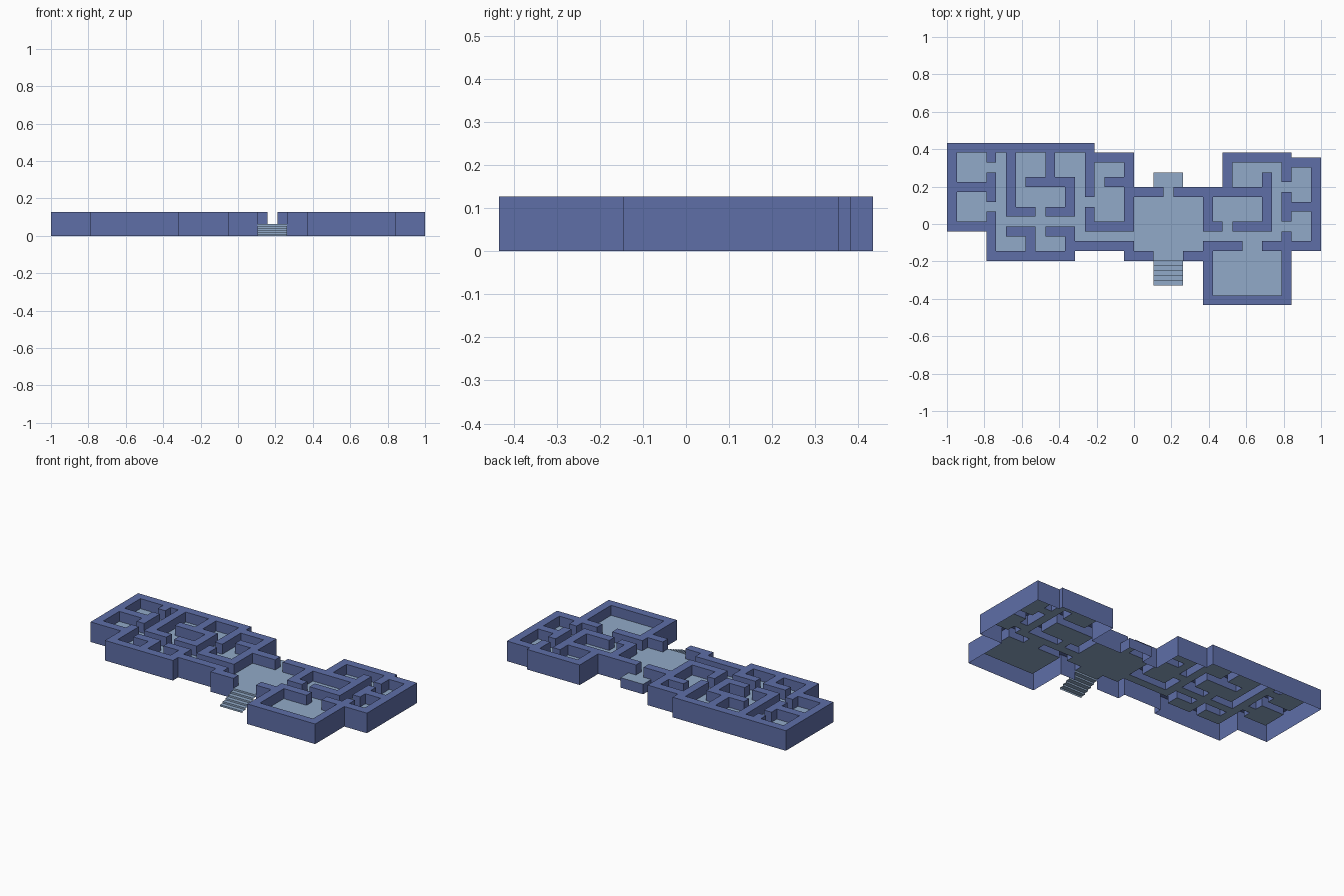
import bpy, bmesh

if "Cube" in bpy.data.objects:
    bpy.data.objects.remove(bpy.data.objects["Cube"])

U = 2 / 38            # one wall thickness
TOP = 2.4 * U         # wall height
FLOOR = 1.2 * U       # raised floor level
Y0 = 8.25             # plan row that sits at y = 0


def material(name, rgb):
    m = bpy.data.materials.new(name)
    m.diffuse_color = (*rgb, 1)
    m.use_nodes = True
    m.node_tree.nodes["Principled BSDF"].inputs["Base Color"].default_value = m.diffuse_color
    return m


WALL = material("wall blue", (0.112, 0.156, 0.388))
PALE = material("floor pale blue", (0.283, 0.402, 0.578))

# Plan rectangles: (column start, row start, column end, row end), rows run from back to front
FOOTPRINT = [(0, 0, 15, 9), (4, 9, 13, 12), (13, 1, 19, 11), (18, 4.5, 26, 12),
             (26, 4.5, 35, 16.5), (28, 1, 35, 5), (34, 1.5, 38, 11)]
PORCH = [(21, 3, 24, 4.5)]

WEST_OUTER = [(0, 0, 15, 1), (0, 0, 1, 9), (0, 8, 5, 9), (4, 7, 5, 12), (4, 11, 13, 12),
              (12, 10, 19, 11), (14, 1, 19, 2), (18, 1, 19, 9)]
WEST_INNER = [(1, 4, 5, 5), (4, 1, 5, 2), (4, 3, 5, 6),
              (6, 1, 7, 7.5), (6, 6.5, 9, 7.5),
              (10, 1, 11, 4), (8, 3.5, 13, 4.5), (12, 3.5, 13, 7.5), (10, 6.5, 13, 7.5),
              (14, 1, 15, 5.5), (16, 3.5, 19, 4.5), (14, 6.5, 15, 9), (14, 8, 19, 9),
              (6, 8.5, 9, 9.5), (8, 8.5, 9, 11), (10, 8.5, 13, 9.5), (12, 8.5, 13, 12)]
HALL = [(19, 4.5, 22, 5.5), (23, 4.5, 33, 5.5), (26, 4.5, 27, 9), (18, 10, 19, 12),
        (18, 11, 21, 12), (24, 11, 27, 12)]
EAST_OUTER = [(28, 1, 29, 5), (28, 1, 35, 2), (34, 1.5, 38, 2.5), (37, 1.5, 38, 11),
              (32, 10, 38, 11), (26, 10, 27, 16.5), (26, 15.5, 35, 16.5), (34, 9, 35, 16.5)]
EAST_INNER = [(32, 3, 33, 9), (29, 8, 33, 9), (26, 8, 28, 9), (26, 10, 30, 11),
              (34, 1, 35, 4), (34, 5, 35, 8), (34, 6, 38, 7)]


def cells(rects):
    """Half-unit plan cells covered by the rectangles."""
    return {(i, j) for a, b, c, d in rects
            for i in range(round(2 * a), round(2 * c))
            for j in range(round(2 * b), round(2 * d))}


def point(i, j, z):
    return ((i / 2 - 19) * U, (Y0 - j / 2) * U, z)


def build(name, quads, mat):
    bm = bmesh.new()
    for q in quads:
        bm.faces.new([bm.verts.new(p) for p in q])
    bmesh.ops.remove_doubles(bm, verts=bm.verts[:], dist=1e-5)
    bmesh.ops.dissolve_limit(bm, angle_limit=0.01, verts=bm.verts[:], edges=bm.edges[:])
    me = bpy.data.meshes.new(name)
    bm.to_mesh(me)
    bm.free()
    me.materials.append(mat)
    ob = bpy.data.objects.new(name, me)
    bpy.context.collection.objects.link(ob)
    return ob


def flat(group, z):
    return [[point(i, j + 1, z), point(i + 1, j + 1, z), point(i + 1, j, z), point(i, j, z)]
            for i, j in group]


def sides(group, others, top):
    """Outward side faces; they stop at floor level beside the cells in others."""
    out = []
    for i, j in group:
        for di, dj, a, b in ((-1, 0, (0, 0), (0, 1)), (0, 1, (0, 1), (1, 1)),
                             (1, 0, (1, 1), (1, 0)), (0, -1, (1, 0), (0, 0))):
            n = (i + di, j + dj)
            if n in group:
                continue
            low = FLOOR if n in others else 0
            if low < top:
                pa, pb = (i + a[0], j + a[1]), (i + b[0], j + b[1])
                out.append([point(*pa, low), point(*pb, low), point(*pb, top), point(*pa, top)])
    return out


wall = cells(WEST_OUTER + WEST_INNER + HALL + EAST_OUTER + EAST_INNER)
porch = cells(PORCH)
floor = (cells(FOOTPRINT) | porch) - wall

# Maze walls: hollow from below, outer faces reach the ground
build("maze_walls", flat(wall, TOP) + sides(wall, floor, TOP), WALL)
# Raised floor of all rooms and the back porch
build("room_floor", flat(floor, FLOOR), PALE)
# Skirt under the back porch
build("porch_base", sides(porch, floor | wall, FLOOR), WALL)

# Front stairs: folded strip of six risers and five treads
steps, rise = [], FLOOR / 6
for k in range(6):
    j, z = 24 + k, FLOOR - k * rise
    steps.append([point(42, j, z - rise), point(48, j, z - rise), point(48, j, z), point(42, j, z)])
    if k < 5:
        z -= rise
        steps.append([point(42, j + 1, z), point(48, j + 1, z), point(48, j, z), point(42, j, z)])
build("front_stairs", steps, PALE)
